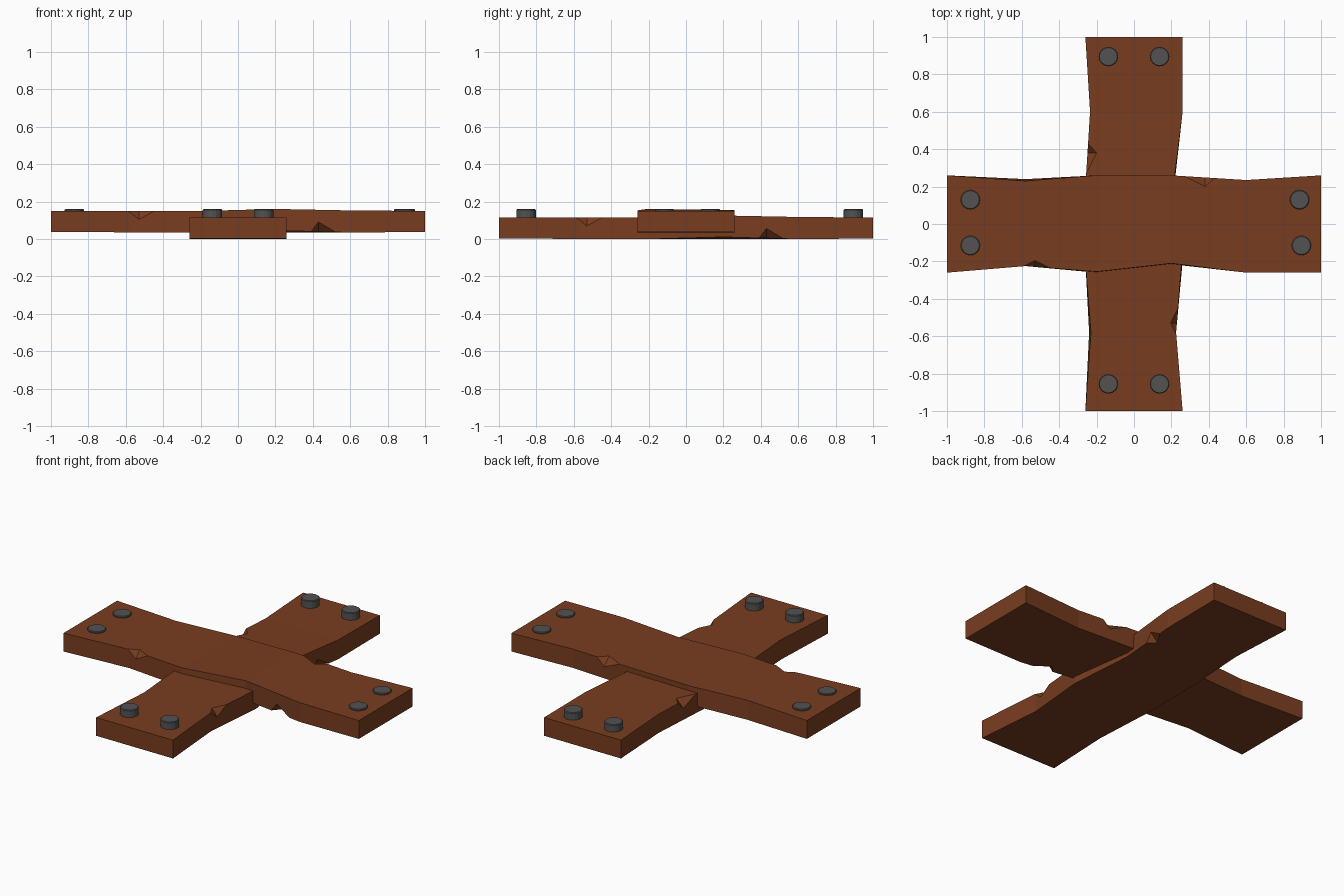
import bpy, bmesh
from math import pi
from mathutils import Vector, Matrix

if "Cube" in bpy.data.objects:
    bpy.data.objects.remove(bpy.data.objects["Cube"])


def material(name, rgb):
    m = bpy.data.materials.new(name)
    m.diffuse_color = (*rgb, 1)
    m.use_nodes = True
    m.node_tree.nodes["Principled BSDF"].inputs["Base Color"].default_value = m.diffuse_color
    return m


WOOD = material("brown_wood", (0.19, 0.046, 0.014))
IRON = material("dark_iron", (0.085, 0.085, 0.085))


def make_object(name, bm, mat):
    bmesh.ops.recalc_face_normals(bm, faces=bm.faces)
    me = bpy.data.meshes.new(name)
    bm.to_mesh(me)
    bm.free()
    if mat:
        me.materials.append(mat)
    ob = bpy.data.objects.new(name, me)
    bpy.context.collection.objects.link(ob)
    return ob


# Warped plank sections: x, then y,z of front-bottom, back-bottom, back-top, front-top
SECTIONS = [
    (-1.0, (-.26, .038), (.26, .038), (.26, .150), (-.26, .150)),
    (-0.58, (-.225, .036), (.24, .036), (.23, .150), (-.225, .150)),
    (-0.2, (-.26, .035), (.26, .035), (.26, .150), (-.255, .150)),
    (0.2, (-.215, .046), (.26, .035), (.26, .155), (-.21, .161)),
    (0.6, (-.26, .035), (.235, .035), (.235, .150), (-.26, .153)),
    (1.0, (-.26, .038), (.26, .038), (.26, .150), (-.26, .150)),
]

# Chips: both ends on the plank edge, deepest point on the flat face, deepest on the side
CHIPS = [
    ((-.59, -.226, .150), (-.45, -.235, .150), (-.53, -.195, .150), (-.53, -.23, .105)),
    ((.39, -.237, .040), (.52, -.25, .037), (.43, -.19, .040), (.43, -.239, .092)),
    ((.27, .256, .154), (.43, .246, .152), (.38, .20, .153), (.38, .249, .105)),
]


def chip_cutter(a, b, t, s):
    a, b, t, s = map(Vector, (a, b, t, s))
    mid, edge = (t + s) / 2, (a + b) / 2
    pts = [a + (a - mid) * .2, b + (b - mid) * .2, t + (t - s) * .2,
           s + (s - t) * .2, edge + (edge - mid) * 1.0]
    bm = bmesh.new()
    bmesh.ops.convex_hull(bm, input=[bm.verts.new(p) for p in pts])
    cutter = make_object("chip_cutter", bm, None)
    cutter.hide_render = True
    return cutter


def plank(name):
    bm = bmesh.new()
    rings = [[bm.verts.new((x, y, z)) for y, z in ring] for x, *ring in SECTIONS]
    for r, q in zip(rings, rings[1:]):
        for i in range(4):
            j = (i + 1) % 4
            bm.faces.new((r[i], r[j], q[j], q[i]))
    bm.faces.new(rings[0])
    bm.faces.new(rings[-1])
    ob = make_object(name, bm, WOOD)
    # Carve the chips out of the edges
    cutters = [chip_cutter(*c) for c in CHIPS]
    for c in cutters:
        mod = ob.modifiers.new("chip", "BOOLEAN")
        mod.operation, mod.solver, mod.object = "DIFFERENCE", "EXACT", c
    bpy.context.view_layer.update()
    deps = bpy.context.evaluated_depsgraph_get()
    carved = bpy.data.meshes.new_from_object(ob.evaluated_get(deps))
    ob.modifiers.clear()
    ob.data = carved
    for c in cutters:
        bpy.data.objects.remove(c)
    return ob


# Two identical planks, the lower one turned a quarter
upper = plank("upper_plank")
lower = upper.copy()
lower.data = upper.data.copy()
lower.name = "lower_plank"
bpy.context.collection.objects.link(lower)
lower.data.transform(Matrix.Translation((0, 0, -.035)) @ Matrix.Rotation(pi / 2, 4, 'Z'))


# Bolt heads with a small chamfered top rim
def bolt(x, y, base):
    bm = bmesh.new()
    bmesh.ops.create_cone(bm, cap_ends=True, segments=16, radius1=.052, radius2=.052,
                          depth=.16 - base,
                          matrix=Matrix.Translation((x, y, (.16 + base) / 2)))
    rim = [e for e in bm.edges if all(v.co.z > .159 for v in e.verts)]
    bmesh.ops.bevel(bm, geom=rim, offset=.004, segments=1, affect='EDGES')
    make_object("bolt", bm, IRON)


for x, y in ((-.875, .13), (-.875, -.115), (.885, .13), (.895, -.115)):
    bolt(x, y, .12)
for x in (-.137, .137):
    for y in (.895, -.855):
        bolt(x, y, .10)
